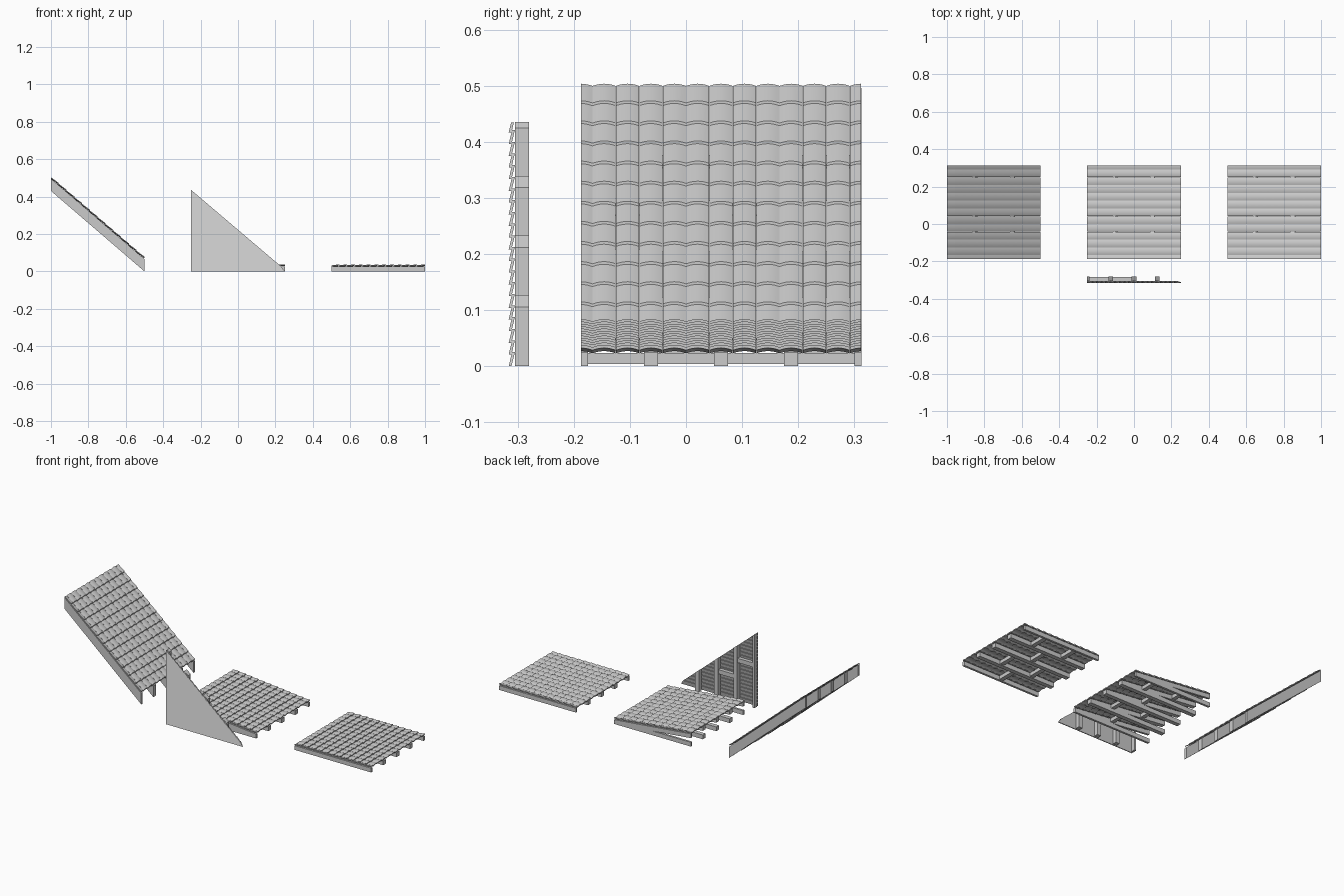
import bpy, bmesh, math

if "Cube" in bpy.data.objects:
    bpy.data.objects.remove(bpy.data.objects["Cube"])

P = 0.5 / 12            # tile pitch
Y0, Y1 = -0.1875, 0.3125
HALF = 0.0125           # half of a timber's width


def finish(name, bm, smooth=False):
    bmesh.ops.recalc_face_normals(bm, faces=bm.faces)
    me = bpy.data.meshes.new(name)
    bm.to_mesh(me)
    bm.free()
    ob = bpy.data.objects.new(name, me)
    bpy.context.collection.objects.link(ob)
    if smooth:
        bpy.ops.object.select_all(action='DESELECT')
        ob.select_set(True)
        bpy.context.view_layer.objects.active = ob
        bpy.ops.object.shade_smooth_by_angle(angle=math.radians(30))
    return ob


def loft(bm, a, b):
    """Closed solid between two matching outlines."""
    va, vb = [bm.verts.new(p) for p in a], [bm.verts.new(p) for p in b]
    n = len(a)
    for i in range(n):
        j = (i + 1) % n
        bm.faces.new((va[i], va[j], vb[j], vb[i]))
    return va, vb


def box(bm, x0, x1, y0, y1, bottom, top):
    """Box whose bottom and top heights follow functions of x."""
    ends = [[(x, y0, bottom(x)), (x, y1, bottom(x)), (x, y1, top(x)), (x, y0, top(x))]
            for x in (x0, x1)]
    va, vb = loft(bm, *ends)
    bm.faces.new(va)
    bm.faces.new(vb)


def tile(bm, x0, x1, ya, yb, yc, base, segs):
    """Thin arched tile, lifted at its lower (x1) edge."""
    ends = []
    for x, lift in ((x0, -0.002), (x1, 0.0035)):
        low, high = [], []
        for i in range(segs + 1):
            y = ya + (yb - ya) * i / segs
            arc = 0.004 * (1 - ((y - yc) / (P / 2)) ** 2)
            z = base(x) + lift + arc
            low.append((x, y, z))
            high.append((x, y, z + 0.0055))
        ends.append((low, high))
    va, vb = loft(bm, *[lo + hi[::-1] for lo, hi in ends])
    n = len(va)
    for v in (va, vb):
        for i in range(segs):
            bm.faces.new((v[i], v[i + 1], v[n - 2 - i], v[n - 1 - i]))


def roof(name, x0, rise, depth, chord=False):
    slope = lambda x: rise * (x0 + 0.5 - x) / 0.5
    top = lambda x: slope(x) + depth

    # rafters, with half-width ones at both sides
    bm = bmesh.new()
    for k in range(5):
        y = Y0 + 0.125 * k
        a, b = max(Y0, y - HALF), min(Y1, y + HALF)
        box(bm, x0, x0 + 0.5, a, b, slope, top)
    finish(name + "_rafters", bm)

    # staggered blocking between rafters
    bm = bmesh.new()
    for k in range(4):
        y = Y0 + 0.125 * k
        for u in ((0.25,) if k % 2 == 0 else (0.15, 0.35)):
            box(bm, x0 + u - HALF, x0 + u + HALF, y + HALF, y + 0.125 - HALF,
                lambda x: slope(x) + 0.004, lambda x: top(x) - 0.001)
    finish(name + "_blocking", bm)

    # level ceiling joists
    if chord:
        bm = bmesh.new()
        for k in range(5):
            y = Y0 + 0.125 * k
            box(bm, x0, x0 + 0.5, max(Y0, y - HALF), min(Y1, y + HALF),
                lambda x: 0, lambda x: depth)
        finish(name + "_joists", bm)

    # overlapping tiles, half tiles at both sides
    bm = bmesh.new()
    for r in range(12):
        xa = x0 + r * P
        for c in range(13):
            yc = Y0 + c * P
            a, b = max(Y0, yc - P / 2), min(Y1, yc + P / 2)
            tile(bm, max(x0, xa - 0.006), xa + P, a + 0.0004, b - 0.0004, yc,
                 top, 6 if 0 < c < 12 else 3)
    finish(name + "_tiles", bm, True)


roof("steep_roof", -1.0, 0.43, 0.066)
roof("low_roof", -0.25, 0.05, 0.025, chord=True)
roof("flat_roof", 0.5, 0.0, 0.025)

# gable wall
edge_z = lambda x: 0.01 + 0.85 * (0.25 - x)
edge_x = lambda z: min(0.25, 0.25 - (z - 0.01) / 0.85)

# slanted lap siding cut along the gable slope
bm = bmesh.new()
for i in range(21):
    z0 = i * P / 2
    z1 = min(z0 + 0.025, 0.434)
    back = -0.311 + 0.006 * (z1 - z0) / 0.025
    prof = [(-0.316, z0), (-0.311, z0), (back, z1), (back - 0.005, z1)]
    va, vb = loft(bm, [(-0.25, y, z) for y, z in prof],
                  [(edge_x(z), y, z) for y, z in prof])
    bm.faces.new(va)
    bm.faces.new(vb)
finish("gable_siding", bm)

# studs with sloped tops
bm = bmesh.new()
for k in range(4):
    x = -0.25 + 0.125 * k
    box(bm, max(-0.25, x - HALF), x + HALF, -0.305, -0.28, lambda x: 0, edge_z)
finish("gable_studs", bm)

# blocking between studs
bm = bmesh.new()
for k, z in ((0, 0.25), (1, 0.15)):
    x = -0.25 + 0.125 * k
    box(bm, x + HALF, x + 0.125 - HALF, -0.305, -0.284,
        lambda x: z - HALF, lambda x: z + HALF)
finish("gable_blocking", bm)
